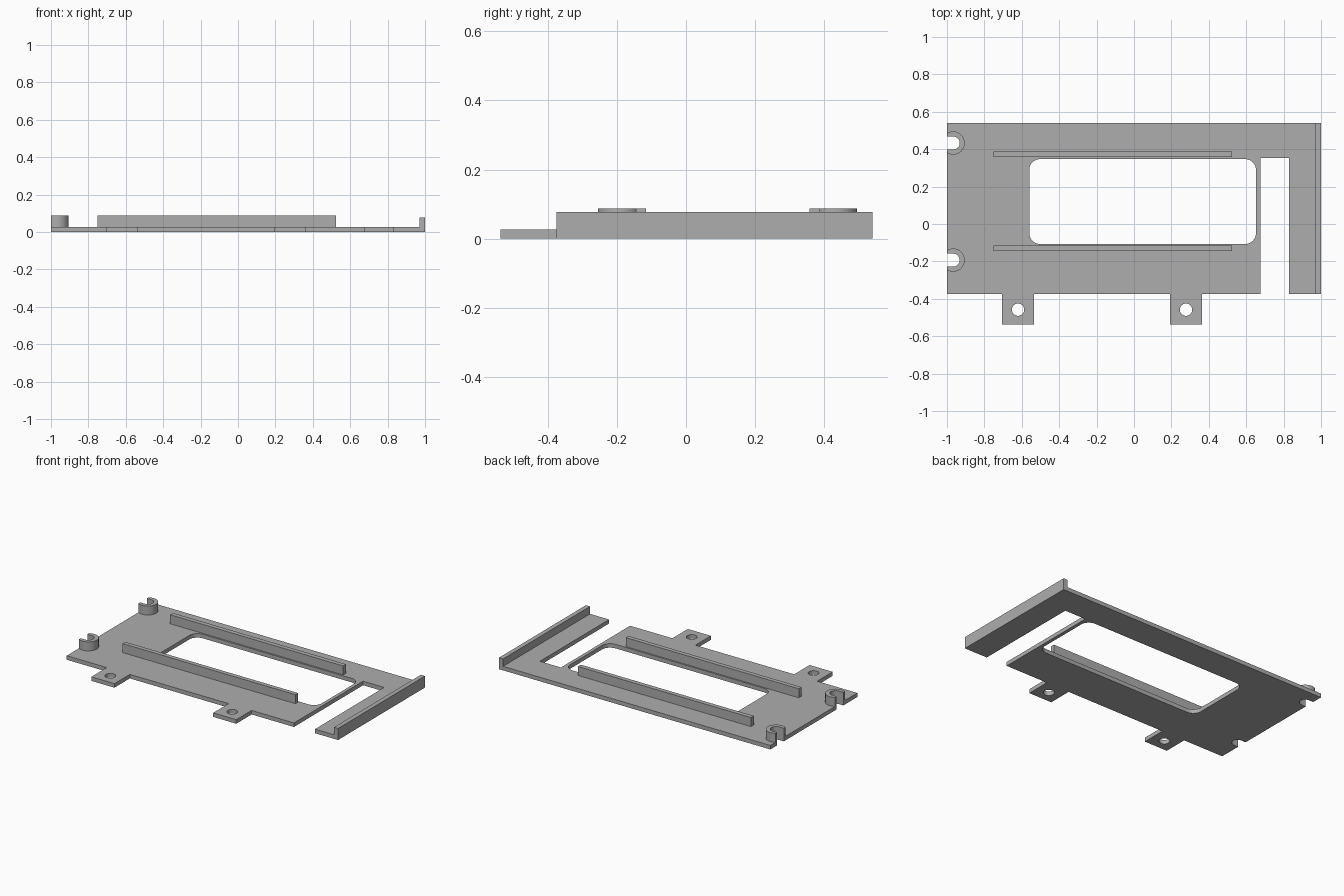
import bpy
import bmesh
from math import pi, sin, cos, asin, acos

cube = bpy.data.objects.get("Cube")
if cube:
    bpy.data.objects.remove(cube, do_unlink=True)

grey = bpy.data.materials.new("grey metal")
grey.use_nodes = True
grey.diffuse_color = (0.42, 0.42, 0.42, 1)
grey.node_tree.nodes["Principled BSDF"].inputs["Base Color"].default_value = (0.42, 0.42, 0.42, 1)

PLATE = 0.027        # sheet thickness
TOP = 0.087          # height of rails and bosses
LEFT, RIGHT, FRONT, BACK = -1.0, 1.0, -0.375, 0.54
BOSS_X, BOSS_R, SLOT_R = -0.967, 0.062, 0.035
BOSS_Y = (0.433, -0.193)


def arc(cx, cy, r, start, end, steps=16):
    angles = [start + (end - start) * i / steps for i in range(steps + 1)]
    return [(cx + r * cos(a), cy + r * sin(a)) for a in angles]


def rect(x0, x1, y0, y1):
    return [(x0, y0), (x1, y0), (x1, y1), (x0, y1)]


def rounded_rect(x0, x1, y0, y1, r):
    corners = [(x1 - r, y1 - r), (x0 + r, y1 - r), (x0 + r, y0 + r), (x1 - r, y0 + r)]
    return [p for i, (cx, cy) in enumerate(corners)
            for p in arc(cx, cy, r, i * pi / 2, (i + 1) * pi / 2, 8)]


def extrude(name, loops, z0, z1):
    """Solid from an outline followed by any hole loops."""
    curve = bpy.data.curves.new(name, "CURVE")
    curve.dimensions = "2D"
    curve.fill_mode = "BOTH"
    curve.extrude = (z1 - z0) / 2
    for loop in loops:
        spline = curve.splines.new("POLY")
        spline.points.add(len(loop) - 1)
        for point, (x, y) in zip(spline.points, loop):
            point.co = (x, y, 0, 1)
        spline.use_cyclic_u = True
    temp = bpy.data.objects.new(name + " outline", curve)
    bpy.context.collection.objects.link(temp)
    graph = bpy.context.evaluated_depsgraph_get()
    mesh = bpy.data.meshes.new_from_object(temp.evaluated_get(graph))
    bpy.data.objects.remove(temp, do_unlink=True)
    bpy.data.curves.remove(curve)

    bm = bmesh.new()
    bm.from_mesh(mesh)
    bmesh.ops.remove_doubles(bm, verts=bm.verts, dist=0.0001)
    bmesh.ops.translate(bm, verts=bm.verts, vec=(0, 0, (z0 + z1) / 2))
    bmesh.ops.recalc_face_normals(bm, faces=bm.faces)
    bm.to_mesh(mesh)
    bm.free()
    mesh.name = name
    mesh.materials.clear()
    mesh.materials.append(grey)
    obj = bpy.data.objects.new(name, mesh)
    bpy.context.collection.objects.link(obj)
    bpy.ops.object.select_all(action="DESELECT")
    obj.select_set(True)
    bpy.context.view_layer.objects.active = obj
    bpy.ops.object.shade_smooth_by_angle(angle=pi / 6)
    return obj


def notch(y):
    """Open slot in the left edge, listed from back to front."""
    return [(LEFT, y + SLOT_R)] + arc(BOSS_X, y, SLOT_R, pi / 2, -pi / 2) + [(LEFT, y - SLOT_R)]


# Sheet plate: mounting tabs, side channel and edge notches in one outline
tabs = [(-0.705, -0.535), (0.193, 0.363)]
tab_end = -0.537
outline = [(LEFT, FRONT)]
for x0, x1 in tabs:
    outline += [(x0, FRONT), (x0, tab_end), (x1, tab_end), (x1, FRONT)]
outline += [(0.675, FRONT), (0.675, 0.353), (0.83, 0.353), (0.83, FRONT),
            (RIGHT, FRONT), (RIGHT, BACK), (LEFT, BACK)]
for y in BOSS_Y:
    outline += notch(y)

window = rounded_rect(-0.56, 0.652, -0.107, 0.347, 0.058)
holes = [arc((x0 + x1) / 2, -0.458, 0.033, 0, 2 * pi, 32)[:-1] for x0, x1 in tabs]
extrude("base_plate", [outline, window] + holes, 0, PLATE)

# Long rails either side of the window
for name, y0, y1 in (("back_rail", 0.357, 0.387), ("front_rail", -0.145, -0.116)):
    extrude(name, [rect(-0.75, 0.525, y0, y1)], PLATE, TOP)

# Upturned flange on the left-hand end
extrude("end_flange", [rect(0.97, RIGHT, FRONT, BACK)], PLATE, 0.077)

# Open C-shaped bosses around the notches
for name, y in zip(("back_boss", "front_boss"), BOSS_Y):
    limit = acos((LEFT - BOSS_X) / BOSS_R)
    ring = arc(BOSS_X, y, BOSS_R, -limit, limit, 28) + notch(y)
    extrude(name, [ring], PLATE, TOP)
